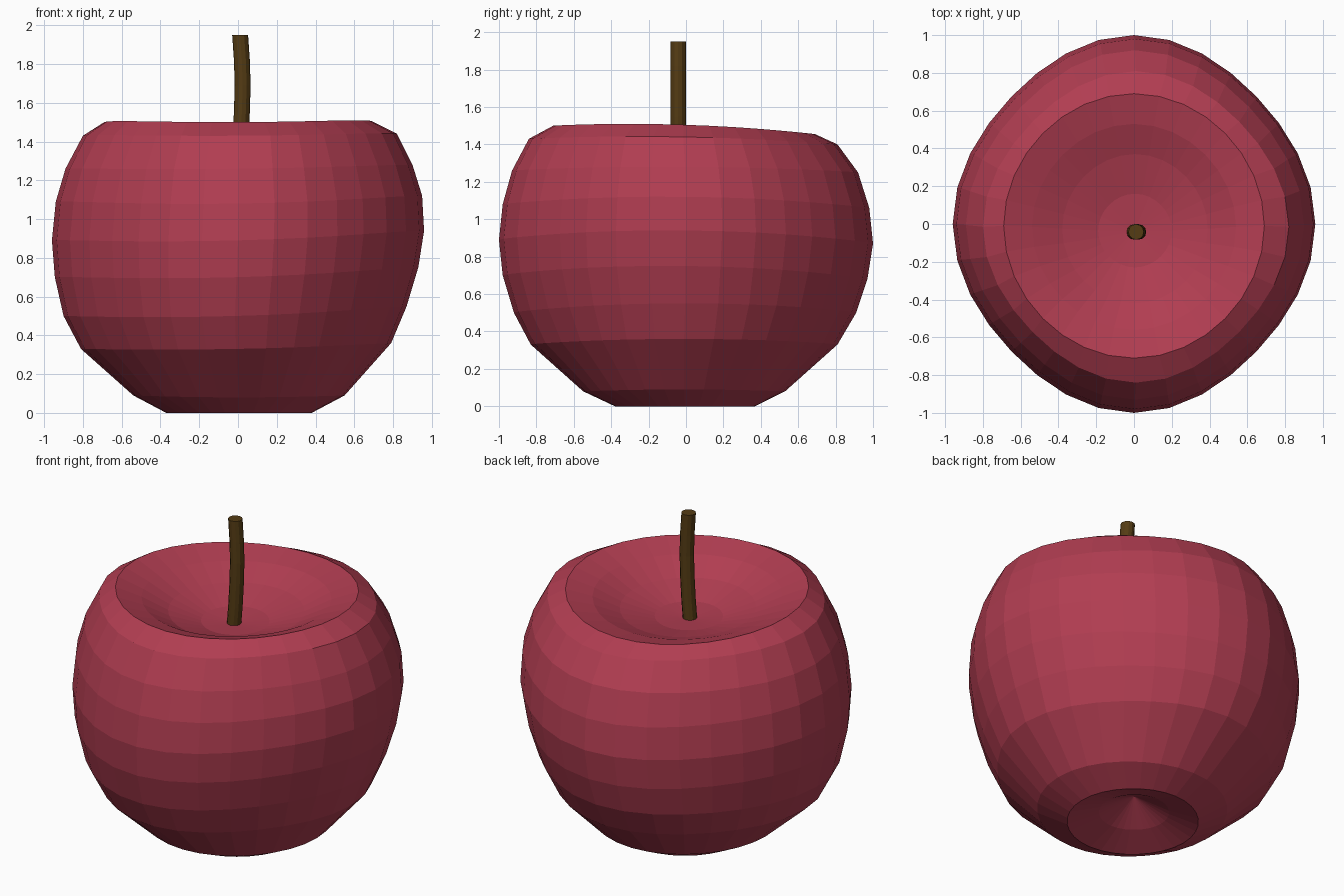
import bpy, bmesh, math
from mathutils import Vector

if "Cube" in bpy.data.objects:
    bpy.data.objects.remove(bpy.data.objects["Cube"])


def material(name, rgb):
    m = bpy.data.materials.new(name)
    m.diffuse_color = (*rgb, 1)
    m.use_nodes = True
    m.node_tree.nodes["Principled BSDF"].inputs["Base Color"].default_value = m.diffuse_color
    return m


def loft(name, rings, mat, start=None, end=None):
    """Bridge rings of points; close ends with an apex point or a flat cap."""
    bm = bmesh.new()
    loops = [[bm.verts.new(p) for p in ring] for ring in rings]
    n = len(loops[0])
    for a, b in zip(loops, loops[1:]):
        for i in range(n):
            j = (i + 1) % n
            bm.faces.new((a[i], a[j], b[j], b[i]))
    for loop, tip in ((loops[0], start), (loops[-1], end)):
        if tip is None:
            bm.faces.new(loop)
        else:
            v = bm.verts.new(tip)
            for i in range(n):
                bm.faces.new((loop[i], loop[(i + 1) % n], v))
    bmesh.ops.recalc_face_normals(bm, faces=bm.faces)
    me = bpy.data.meshes.new(name)
    bm.to_mesh(me)
    bm.free()
    me.materials.append(mat)
    ob = bpy.data.objects.new(name, me)
    bpy.context.collection.objects.link(ob)
    return ob


def fruit_ring(left, right, front, back, zl, zr, zf, zb, sides=32):
    """Uneven ring through four (radius, height) extremes."""
    pts = []
    for i in range(sides):
        t = 2 * math.pi * i / sides
        c, s = math.cos(t), math.sin(t)
        k = 1 - (0.045 if left > 0.75 else 0.01) * math.sin(2 * t) ** 2
        x = (right - left) / 2 + (right + left) / 2 * c * k
        y = (back - front) / 2 + (back + front) / 2 * s * k
        z = ((zl + zr + zf + zb) / 4 + (zr - zl) / 2 * c + (zb - zf) / 2 * s
             + (zl + zr - zf - zb) / 4 * math.cos(2 * t))
        pts.append((x, y, z))
    return pts


red = material("apple red", (0.44, 0.047, 0.083))
brown = material("stem brown", (0.09, 0.045, 0.007))

# Fruit body: from the bottom dimple, up the outside, into the top hollow
profile = [
    (.20, .20, .20, .20, .06, .06, .06, .06),
    (.37, .38, .38, .37, 0, 0, 0, 0),
    (.54, .55, .55, .53, .09, .09, .08, .08),
    (.81, .79, .83, .81, .33, .36, .33, .33),
    (.90, .87, .92, .91, .50, .55, .50, .50),
    (.945, .93, .98, .97, .70, .75, .70, .68),
    (.96, .96, 1.0, 1.0, .89, .94, .89, .87),
    (.94, .95, .98, .98, 1.09, 1.12, 1.08, 1.06),
    (.89, .90, .93, .92, 1.26, 1.28, 1.26, 1.25),
    (.80, .82, .84, .81, 1.43, 1.44, 1.43, 1.40),
    (.69, .69, .71, .69, 1.50, 1.505, 1.50, 1.455),
    (.54, .54, .56, .53, 1.44, 1.45, 1.45, 1.42),
    (.38, .39, .42, .37, 1.37, 1.37, 1.37, 1.36),
    (.19, .20, .23, .16, 1.31, 1.31, 1.31, 1.31),
]
loft("apple_body", [fruit_ring(*p) for p in profile], red,
     start=(0, 0, .165), end=(0, -.04, 1.295))

# Stem: gently bowed tube
path = [(0.0, 1.27), (.012, 1.41), (.02, 1.55), (.024, 1.69), (.02, 1.82), (.011, 1.95)]
stem = []
for x, z in path:
    stem.append([(x + .041 * math.cos(i * math.pi / 6),
                  -.042 + .041 * math.sin(i * math.pi / 6), z) for i in range(12)])
loft("stem", stem, brown)
